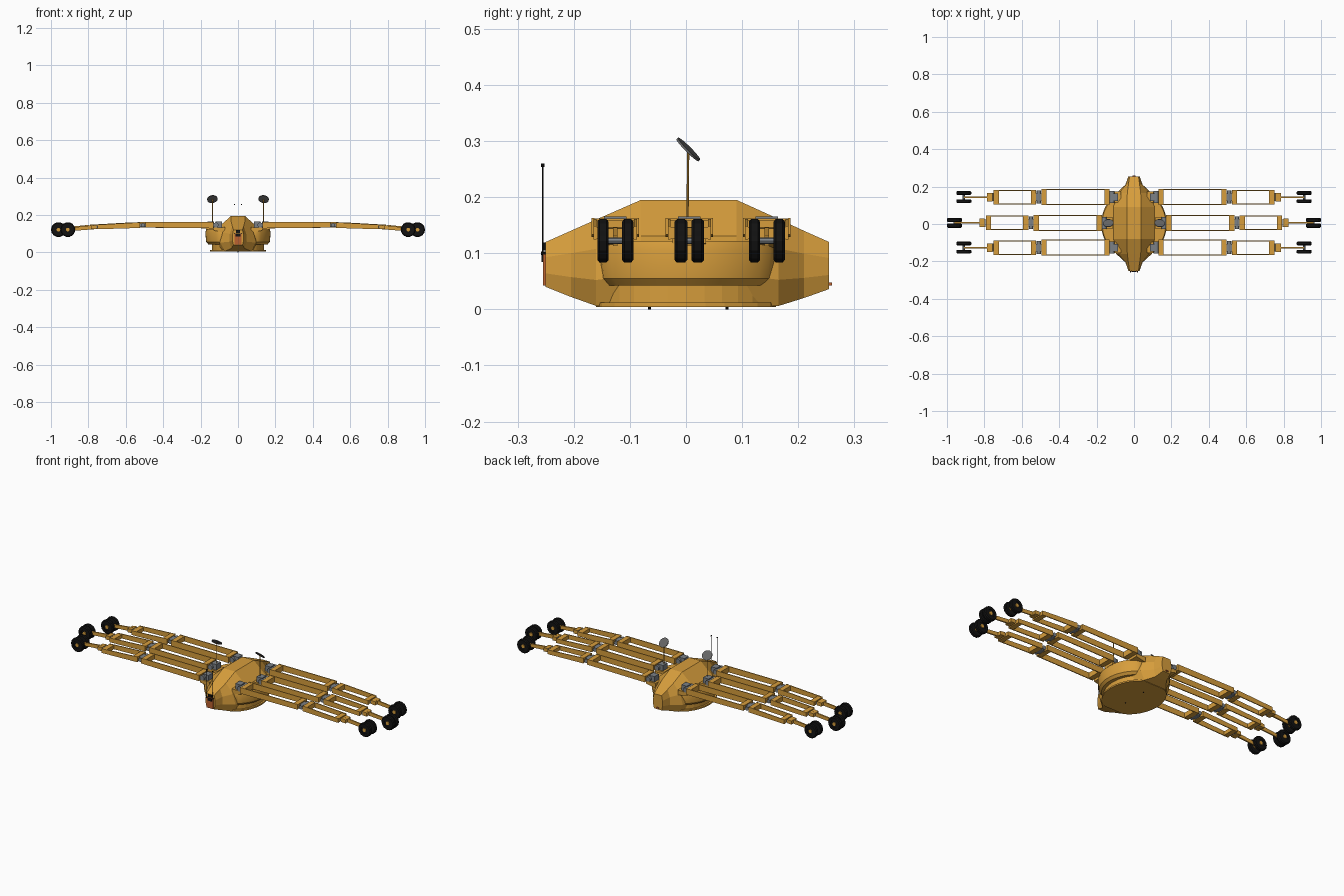
import bpy, bmesh, math
from mathutils import Vector

cube = bpy.data.objects.get("Cube")
if cube:
    bpy.data.objects.remove(cube, do_unlink=True)


def material(name, rgb):
    m = bpy.data.materials.new(name)
    m.use_nodes = True
    m.diffuse_color = (*rgb, 1)
    m.node_tree.nodes["Principled BSDF"].inputs["Base Color"].default_value = (*rgb, 1)
    return m


gold = material("gold", (0.68, 0.34, 0.045))
grey = material("joint grey", (0.2, 0.22, 0.24))
dish_grey = material("dish grey", (0.13, 0.13, 0.13))
black = material("rubber black", (0.006, 0.006, 0.006))
rust = material("hatch orange", (0.5, 0.12, 0.03))


def finish(name, bm, mat, smooth=False):
    bmesh.ops.recalc_face_normals(bm, faces=bm.faces)
    mesh = bpy.data.meshes.new(name)
    bm.to_mesh(mesh)
    bm.free()
    ob = bpy.data.objects.new(name, mesh)
    mesh.materials.append(mat)
    bpy.context.collection.objects.link(ob)
    if smooth:
        bpy.ops.object.select_all(action="DESELECT")
        bpy.context.view_layer.objects.active = ob
        ob.select_set(True)
        bpy.ops.object.shade_smooth_by_angle(angle=math.radians(35))
    return ob


def loft(name, rings, mat, closed=False, smooth=False):
    """Skin a row of equal rings; cap the ends, or join last to first."""
    bm = bmesh.new()
    rows = [[bm.verts.new(p) for p in ring] for ring in rings]
    pairs = list(zip(rows, rows[1:]))
    if closed:
        pairs.append((rows[-1], rows[0]))
    else:
        bm.faces.new(rows[0])
        bm.faces.new(rows[-1])
    n = len(rows[0])
    for a, b in pairs:
        for i in range(n):
            j = (i + 1) % n
            bm.faces.new((a[i], a[j], b[j], b[i]))
    return finish(name, bm, mat, smooth)


def beam(name, x1, x2, y, width, z1, z2, h1, h2, mat):
    """Bar along x that may slope and taper."""
    rings = []
    for x, z, h in ((x1, z1, h1), (x2, z2, h2)):
        rings.append([(x, y + sy * width / 2, z + sz * h / 2)
                      for sy, sz in ((-1, -1), (1, -1), (1, 1), (-1, 1))])
    return loft(name, rings, mat)


def rod(name, a, b, r, mat, sides=8):
    a, b = Vector(a), Vector(b)
    bm = bmesh.new()
    bmesh.ops.create_cone(bm, cap_ends=True, segments=sides, radius1=r, radius2=r,
                          depth=(b - a).length)
    ob = finish(name, bm, mat, sides > 8)
    ob.location = (a + b) / 2
    ob.rotation_euler = (b - a).to_track_quat("Z", "Y").to_euler()
    return ob


def prism(name, outline, layers, mat, smooth=False):
    """Stack scaled copies of a plan outline at the given heights."""
    return loft(name, [[(x * s, y * s, z) for x, y in outline] for z, s in layers], mat,
                smooth=smooth)


# Central hull: stations hold y, roof z, roof, shoulder, waist and keel widths, keel z
stations = [
    (-.25, .12, .024, .03, .03, .024, .04),
    (-.205, .14, .03, .044, .046, .035, .022),
    (-.16, .16, .036, .08, .095, .07, .006),
    (-.08, .195, .037, .11, .115, .1, .006),
    (.09, .195, .037, .11, .115, .1, .006),
    (.165, .161, .036, .08, .095, .07, .006),
    (.21, .14, .03, .044, .046, .035, .02),
    (.255, .12, .024, .03, .03, .024, .036),
]
rings = []
for y, zt, roof, shoulder, waist, keel, zk in stations:
    zs = zk + (zt - zk) * .66
    zw = zk + (zt - zk) * .3
    half = [(keel, zk), (waist, zw), (shoulder, zs), (roof, zt)]
    rings.append([(x, y, z) for x, z in half] + [(-x, y, z) for x, z in reversed(half)])
loft("hull", rings, gold)

# Round side lobes, clipped fore and aft
lobe = []
for i in range(48):
    a = 2 * math.pi * i / 48
    lobe.append((.175 * math.cos(a), max(-.155, min(.16, .19 * math.sin(a)))))
prism("side_lobes", lobe, [(.042, .9), (.055, .97), (.105, 1), (.122, .97)], gold, True)

# Flat belly plate and the step above it
plate = []
for i in range(32):
    a = 2 * math.pi * i / 32
    plate.append((.15 * math.cos(a), max(-.16, min(.16, .18 * math.sin(a)))))
prism("belly_plate", plate, [(.004, 1), (.012, 1)], gold)
prism("belly_step", plate, [(.012, .93), (.042, .93)], gold)
for y in (-.065, .073):
    rod("belly_stud", (0, y, 0), (0, y, .006), .003, black)


# Twin tyre: lathed ring with lugs and a hub
def wheel(x, y, z, width):
    profile = [(.022, -.5), (.035, -.5), (.04, -.3), (.04, .3), (.035, .5), (.022, .5)]
    turns = []
    for i in range(28):
        a = 2 * math.pi * i / 28
        lug = .0012 if i % 2 else 0
        turns.append([(x + (r - lug) * math.cos(a), y + w * width, z + (r - lug) * math.sin(a))
                      for r, w in profile])
    loft("tyre", turns, black, closed=True)
    rod("wheel_rim", (x, y - width * .3, z), (x, y + width * .3, z), .023, black, 20)
    rod("wheel_hub", (x, y - width * .5, z), (x, y + width * .5, z), .01, gold, 12)


# Open frame link: two thin side rails joined by blocks at the ends
def frame(name, x1, x2, y, half, z1, z2, h1, h2, side):
    for s in (-1, 1):
        beam(name + "_rail", side * x1, side * x2, y + s * half, .005, z1, z2, h1, h2, gold)
    for x, z, h, inward in ((x1, z1, h1, 1), (x2, z2, h2, -1)):
        beam(name + "_end_block", side * x, side * (x + inward * .028), y, half * 2, z, z,
             h * .9, h * .9, gold)


# Three folding legs on each side
for side in (-1, 1):
    for y, shift, reach in ((-.126, 0, 0), (.006, .042, .05), (.144, 0, 0)):
        root = .13 + shift
        # Body mount
        beam("leg_mount", side * (root - .045), side * (root - .01), y, .04, .145, .145,
             .04, .04, grey)
        rod("mount_pivot", (side * (root - .012), y - .032, .146),
            (side * (root - .012), y + .032, .146), .014, grey, 12)
        beam("mount_bracket", side * (root - .06), side * root, y, .06, .12, .125,
             .03, .015, gold)
        # Inner and outer links
        frame("inner_link", root, .495 + shift, y, .04, .146, .148, .034, .03, side)
        rod("knee_pivot", (side * (.509 + shift), y - .034, .146),
            (side * (.509 + shift), y + .034, .146), .011, grey, 12)
        beam("knee_block", side * (.493 + shift), side * (.527 + shift), y, .04,
             .146, .146, .02, .02, grey)
        frame("outer_link", .523 + shift, .75 + shift, y, .036, .146, .136, .03, .024, side)
        # Ankle and wheel arm
        rod("ankle_pivot", (side * (.76 + shift), y - .022, .136),
            (side * (.76 + shift), y + .022, .136), .009, grey, 12)
        beam("ankle_block", side * (.757 + shift), side * (.785 + shift), y, .045,
             .136, .134, .022, .02, gold)
        axle = .91 + reach
        beam("wheel_arm", side * (.77 + shift), side * axle, y, .008, .135, .122,
             .022, .018, gold)
        gap = .015 if reach else .022
        rod("axle", (side * axle, y - gap, .122), (side * axle, y + gap, .122), .006, grey)
        for s in (-1, 1):
            wheel(side * axle, y + s * gap, .122, .023 if reach else .02)

    # Dish antenna on a slim mast
    top = Vector((side * .137, .004, .285))
    normal = Vector((side * .12, .7, .7)).normalized()
    rod("dish_mast", (top.x, .002, .1), top, .002, gold)
    rod("dish", top - normal * .002, top + normal * .002, .028, dish_grey, 24)

    # Nose whip masts with small heads
    rod("nose_mast", (side * .019, -.255, .1), (side * .019, -.255, .26), .0012, black, 6)
    rod("nose_mast_head", (side * .019, -.258, .257), (side * .019, -.252, .257), .003, black)
    rod("nose_mast_foot", (side * .019, -.258, .1), (side * .019, -.245, .1), .003, black)

# Nose hatch, its dark window and the tail light
beam("nose_hatch", -.02, .02, -.252, .006, .072, .072, .06, .06, rust)
beam("hatch_window", -.014, .014, -.255, .005, .092, .092, .016, .016, black)
beam("nose_sensor", -.012, .012, -.252, .008, .112, .112, .014, .014, black)
beam("tail_light", -.008, .008, .257, .006, .045, .045, .006, .006, rust)
